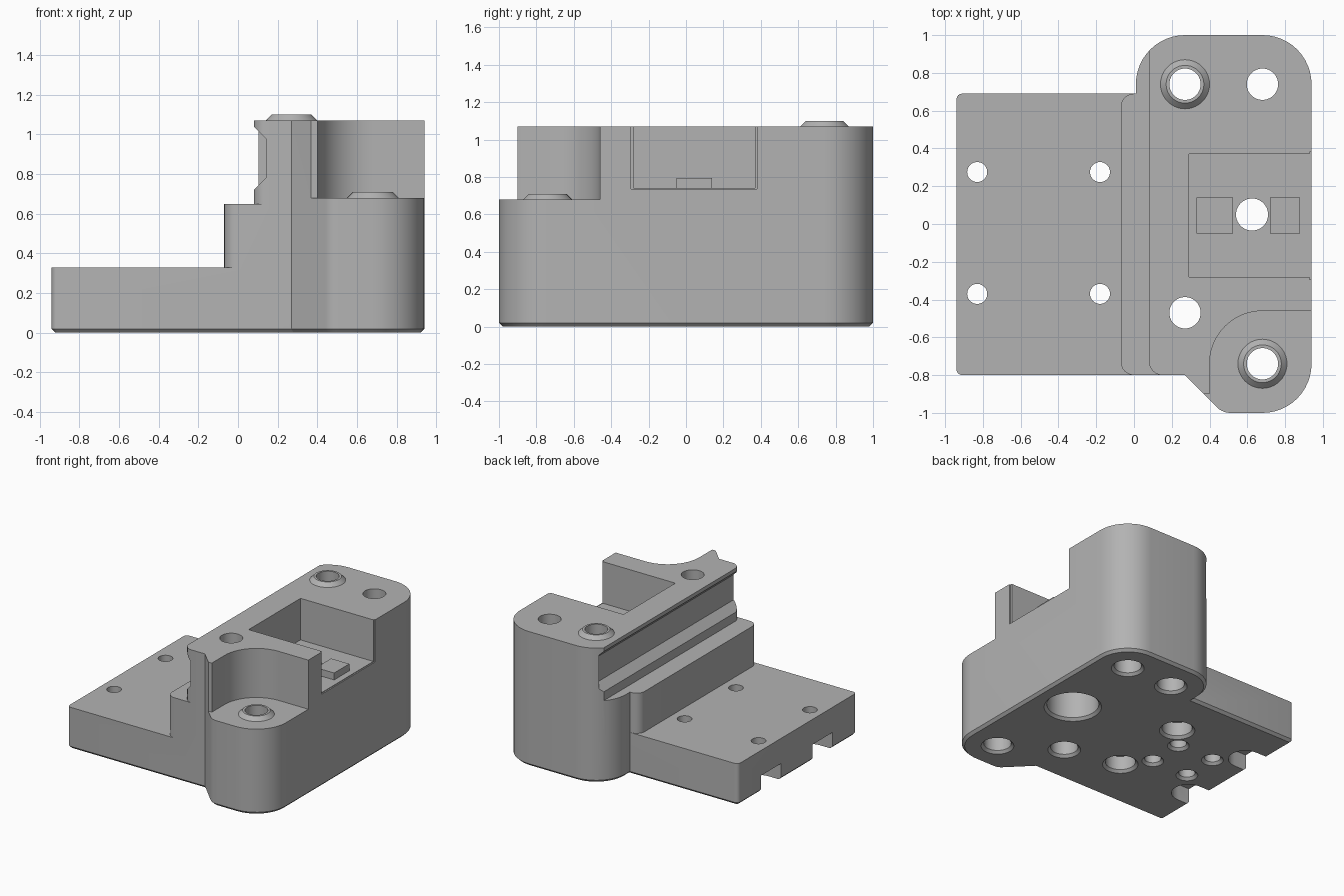
import bpy, bmesh
from math import cos, sin, radians
from mathutils import Vector

cube = bpy.data.objects.get("Cube")
if cube:
    bpy.data.objects.remove(cube, do_unlink=True)

grey = bpy.data.materials.new("plain grey")
grey.use_nodes = True
grey.diffuse_color = (0.45, 0.45, 0.45, 1)
grey.node_tree.nodes["Principled BSDF"].inputs["Base Color"].default_value = grey.diffuse_color


def arc(cx, cy, r, a0, a1, n=12):
    steps = [radians(a0 + (a1 - a0) * i / n) for i in range(n + 1)]
    return [(cx + r * cos(a), cy + r * sin(a)) for a in steps]


def loft(name, rings):
    """Closed solid through rings of equally many 3D points."""
    bm = bmesh.new()
    loops = [[bm.verts.new(p) for p in ring] for ring in rings]
    n = len(loops[0])
    for a, b in zip(loops, loops[1:]):
        for i in range(n):
            j = (i + 1) % n
            bm.faces.new((a[i], a[j], b[j], b[i]))
    bm.faces.new(loops[0][::-1])
    bm.faces.new(loops[-1])
    bmesh.ops.recalc_face_normals(bm, faces=bm.faces[:])
    mesh = bpy.data.meshes.new(name)
    bm.to_mesh(mesh)
    bm.free()
    mesh.materials.append(grey)
    ob = bpy.data.objects.new(name, mesh)
    bpy.context.collection.objects.link(ob)
    return ob


def inset(pts, d):
    """Move a counter-clockwise outline inward with mitred corners."""
    out = []
    for i, p in enumerate(pts):
        p, before, after = Vector(p), Vector(pts[i - 1]), Vector(pts[(i + 1) % len(pts)])
        e0, e1 = (p - before).normalized(), (after - p).normalized()
        n0, n1 = Vector((-e0.y, e0.x)), Vector((-e1.y, e1.x))
        out.append(p + (n0 + n1) * d / (1 + n0.dot(n1)))
    return out


def prism(name, pts, z0, z1):
    return loft(name, [[(x, y, z) for x, y in pts] for z in (z0, z1)])


def box(name, x0, x1, y0, y1, z0, z1):
    return prism(name, [(x0, y0), (x1, y0), (x1, y1), (x0, y1)], z0, z1)


def lathe(name, x, y, profile, n=40):
    """Stack of circles given as (radius, height) pairs."""
    return loft(name, [[(px, py, z) for px, py in arc(x, y, r, 0, 360, n)[:-1]] for r, z in profile])


# Body: full outline with a chamfered foot
outline = (arc(-0.91, -0.77, 0.03, 180, 270, 4) + [(0.27, -0.8)]
           + arc(0.51, -0.9, 0.1, 225, 270, 5) + arc(0.68, -0.74, 0.26, 0 - 90, 0)
           + arc(0.68, 0.74, 0.26, 0, 90) + arc(0.27, 0.74, 0.26, 90, 180)
           + [(0.01, 0.69)] + arc(-0.91, 0.66, 0.03, 90, 180, 4))
body = loft("block_body", [[(x, y, 0) for x, y in inset(outline, 0.02)],
                           [(x, y, 0.02) for x, y in outline],
                           [(x, y, 1.07) for x, y in outline]])


def combine(tool, operation='DIFFERENCE'):
    mod = body.modifiers.new(tool.name, 'BOOLEAN')
    mod.object, mod.operation, mod.solver = tool, operation, 'EXACT'
    bpy.context.view_layer.objects.active = body
    bpy.ops.object.modifier_apply(modifier=mod.name)
    bpy.data.objects.remove(tool, do_unlink=True)


# Steps and side groove
combine(prism("flange_step", [(-2, -1.5), (0, -1.5)] + arc(0, -0.73, 0.07, 270, 180, 6)
              + arc(0, 0.62, 0.07, 180, 90, 6) + [(0, 1.5), (-2, 1.5)], 0.33, 2))
combine(prism("upper_step", [(-2, -1.5), (0.15, -1.5)] + arc(0.15, -0.73, 0.07, 270, 180, 6)
              + [(0.08, 1.5), (-2, 1.5)], 0.65, 2))
groove = [(-0.5, 1.04), (0.08, 1.04), (0.14, 0.98), (0.14, 0.78), (0.08, 0.72), (-0.5, 0.72)]
combine(loft("side_groove", [[(x, y, z) for x, z in groove] for y in (-1.5, 0.94)]))

# Curved corner recess and pocket open to the side
combine(prism("corner_recess", [(0.3, -1.5), (1.5, -1.5), (1.5, -0.46)]
              + arc(0.68, -0.74, 0.28, 90, 180) + [(0.4, -0.9), (0.3, -0.9)], 0.68, 2))
combine(box("pocket", 0.29, 1.5, -0.28, 0.37, 0.74, 2))
combine(box("pocket_rim", 0.93, 1.5, -0.295, 0.38, 0.735, 2))

# Raised bosses and pocket pads
for x, y, z in ((0.27, 0.74, 1.07), (0.68, -0.74, 0.68)):
    combine(lathe("boss", x, y, [(0.13, z - 0.02), (0.13, z), (0.1, z + 0.03)]), 'UNION')
for x0, x1 in ((0.33, 0.525), (0.72, 0.88)):
    combine(box("pad", x0, x1, -0.05, 0.14, 0.7, 0.795), 'UNION')


def drill(x, y, r_low, depth, r_high=0):
    """Hole from below with a chamfered mouth, optionally continuing upward."""
    profile = [(r_low + 0.03, -0.01), (r_low, 0.02), (r_low, depth)]
    if r_high:
        profile += [(r_high, depth), (r_high, 1.5)]
    combine(lathe("drill", x, y, profile))


# Bolt holes, large central bore, flange screws and blind holes
for x, y in ((0.27, 0.74), (0.68, 0.74), (0.27, -0.47), (0.68, -0.74)):
    drill(x, y, 0.1, 0.45, 0.083)
drill(0.625, 0.05, 0.19, 0.5, 0.085)
for y in (0.275, -0.37):
    drill(-0.18, y, 0.11, 0.13, 0.053)
    drill(-0.83, y, 0.053, 1.5)
    combine(prism("screw_slot", [(-1.2, y - 0.125)] + arc(-0.83, y, 0.125, -90, 90)
                  + [(-1.2, y + 0.125)], -0.1, 0.13))
for x in (-0.33, -0.655):
    for y in (0.11, -0.18):
        drill(x, y, 0.06, 0.2)

# Smooth curved walls, keep crisp edges
bpy.ops.object.select_all(action='DESELECT')
body.select_set(True)
bpy.context.view_layer.objects.active = body
bpy.ops.object.shade_smooth_by_angle(angle=radians(25))
